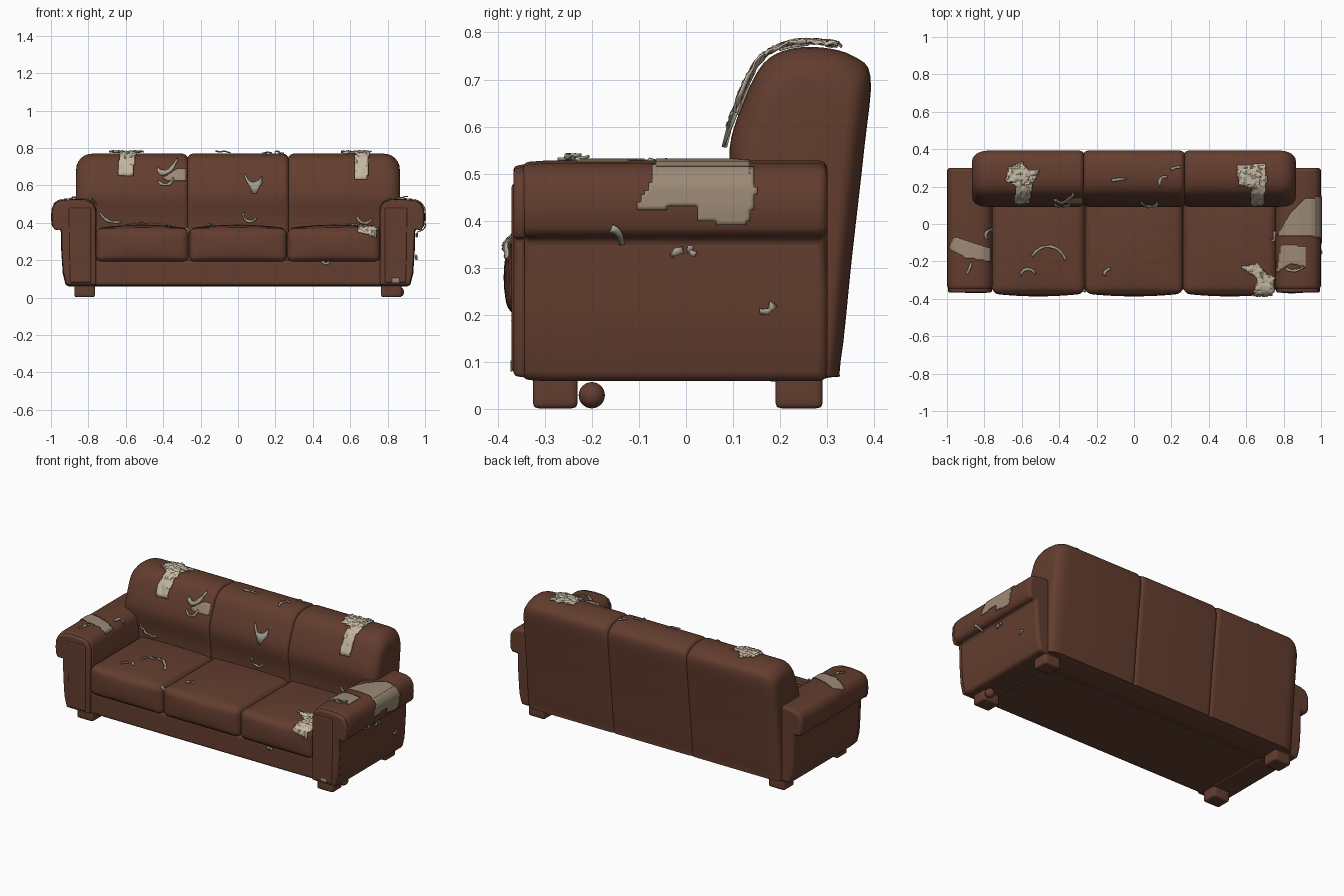
import bpy, bmesh, math, random
from mathutils import Vector
from mathutils.bvhtree import BVHTree

random.seed(4)
cube = bpy.data.objects.get("Cube")
if cube:
    bpy.data.objects.remove(cube)


def material(name, rgb):
    m = bpy.data.materials.new(name)
    m.use_nodes = True
    m.diffuse_color = (*rgb, 1)
    m.node_tree.nodes["Principled BSDF"].inputs["Base Color"].default_value = (*rgb, 1)
    return m


leather = material("brown leather", (0.125, 0.047, 0.028))
lining = material("tan lining", (0.33, 0.25, 0.18))
foam = material("cream foam", (0.55, 0.47, 0.35))
thread = material("grey scrap", (0.36, 0.33, 0.26))


def finish(name, bm, mat, bevel=0, solid=0, angle=45):
    bmesh.ops.recalc_face_normals(bm, faces=bm.faces)
    me = bpy.data.meshes.new(name)
    bm.to_mesh(me)
    bm.free()
    ob = bpy.data.objects.new(name, me)
    bpy.context.collection.objects.link(ob)
    me.materials.append(mat)
    if solid:
        mod = ob.modifiers.new("Thickness", 'SOLIDIFY')
        mod.thickness, mod.offset = solid, 0
    if bevel:
        mod = ob.modifiers.new("Bevel", 'BEVEL')
        mod.width, mod.segments = bevel, 4
        mod.angle_limit = math.radians(40)
    bpy.ops.object.select_all(action='DESELECT')
    ob.select_set(True)
    bpy.context.view_layer.objects.active = ob
    bpy.ops.object.shade_smooth_by_angle(angle=math.radians(angle))
    return ob


def loft(name, rings, mat, **kw):
    """Skin a list of equal-length rings and cap both ends."""
    bm = bmesh.new()
    loops = [[bm.verts.new(p) for p in ring] for ring in rings]
    for a, b in zip(loops, loops[1:]):
        for i in range(len(a)):
            j = (i + 1) % len(a)
            bm.faces.new((a[i], a[j], b[j], b[i]))
    bm.faces.new(loops[0])
    bm.faces.new(loops[-1])
    return finish(name, bm, mat, **kw)


def soft_box(name, lo, hi, r, crown=0, front=0, n=20):
    """Rounded box, optionally swelling on its top and front."""
    lo, hi = Vector(lo), Vector(hi)
    mid, half = (lo + hi) / 2, (hi - lo) / 2
    bm = bmesh.new()
    bmesh.ops.create_cube(bm, size=2)
    bmesh.ops.subdivide_edges(bm, edges=bm.edges[:], cuts=n - 1, use_grid_fill=True)
    for v in bm.verts:
        u = Vector([math.sin(c * math.pi / 2) for c in v.co])
        p = Vector([u[i] * half[i] for i in range(3)])
        core = Vector([max(r - half[i], min(half[i] - r, p[i])) for i in range(3)])
        p = core + (p - core).normalized() * r
        p.z += crown * max(u.z, 0) * (1 - u.x ** 2) * (1 - u.y ** 2)
        p.y -= front * max(-u.y, 0) * (1 - u.x ** 2) * (1 - u.z ** 2)
        v.co = mid + p
    return finish(name, bm, leather)


def smooth_profile(pts, steps=4):
    """Closed smooth curve through the points."""
    out, n = [], len(pts)
    for i in range(n):
        a, b, c, d = (Vector(pts[(i + k) % n]) for k in (-1, 0, 1, 2))
        for s in range(steps):
            t = s / steps
            out.append(0.5 * (2 * b + (c - a) * t + (2 * a - 5 * b + 4 * c - d) * t ** 2
                              + (3 * b - a - 3 * c + d) * t ** 3))
    return out


body = []

# Base under the seat
body.append(soft_box("base", (-0.78, -0.35, 0.065), (0.78, 0.31, 0.2), 0.015))

# Seat cushions
for label, x0, x1 in (("right", -0.76, -0.264), ("middle", -0.262, 0.262), ("left", 0.264, 0.76)):
    body.append(soft_box(label + "_seat_cushion", (x0, -0.372, 0.19), (x1, 0.16, 0.37), 0.035, 0.02, 0.015))

# Back sections, rounder at the outer ends
BACK = smooth_profile([(0.12, 0.075), (0.115, 0.25), (0.11, 0.42), (0.092, 0.55), (0.125, 0.66),
                       (0.165, 0.735), (0.22, 0.765), (0.29, 0.768), (0.355, 0.75), (0.392, 0.705),
                       (0.378, 0.55), (0.352, 0.32), (0.328, 0.1), (0.305, 0.068)])


def back_section(name, x0, x1, r0, r1):
    rings = []
    for x, r, sign in ((x0, r0, 1), (x1, r1, -1)):
        angles = [math.radians(a) for a in range(0, 91, 15)]
        for a in angles[::sign]:
            cut = r * (1 - math.sin(a))
            xx = x + sign * r * (1 - math.cos(a))
            rings.append([(xx, 0.235 + (y - 0.235) * (1 - cut * 4), 0.07 + (z - 0.07) * (1 - cut * 1.4))
                          for y, z in BACK])
    return loft(name, rings, leather, angle=60)


body.append(back_section("right_back_section", -0.865, -0.268, 0.085, 0.03))
body.append(back_section("middle_back_section", -0.27, 0.27, 0.03, 0.03))
body.append(back_section("left_back_section", 0.268, 0.865, 0.03, 0.085))

# Rolled arms with a raised front panel
ARM = [(0.755, 0.06), (0.92, 0.06), (0.937, 0.13), (0.945, 0.25), (0.947, 0.367), (0.985, 0.365),
       (0.997, 0.39), (1.0, 0.43), (0.997, 0.475), (0.98, 0.508), (0.945, 0.522), (0.88, 0.528),
       (0.81, 0.525), (0.775, 0.51), (0.757, 0.475)]


def arm_ring(s, y, k):
    return [(s * (0.865 + (x - 0.865) * k), y, 0.29 + (z - 0.29) * k) for x, z in ARM]


for label, s in (("right", -1), ("left", 1)):
    body.append(loft(label + "_arm", [arm_ring(s, -0.35, 0.985), arm_ring(s, -0.3, 1), arm_ring(s, 0.3, 1)],
                     leather, bevel=0.018))
    body.append(loft(label + "_arm_front_panel", [arm_ring(s, -0.366, 0.95), arm_ring(s, -0.34, 0.97)],
                     leather, bevel=0.008))
    inner = [(s * (0.845 + (x - 0.865) * 0.6), z) for x, z in ((0.765, 0.08), (0.955, 0.08), (0.965, 0.48), (0.765, 0.48))]
    loft(label + "_arm_front_inset", [[(x, y, z) for x, z in inner] for y in (-0.37, -0.35)], leather, bevel=0.008)
    # Feet
    for end, y0, y1 in (("front", -0.325, -0.23), ("rear", 0.19, 0.29)):
        soft_box(f"{label}_{end}_foot", (min(s * 0.765, s * 0.875), y0, 0.002),
                 (max(s * 0.765, s * 0.875), y1, 0.08), 0.012, n=8)

# Loose ball beside the left front foot
bm = bmesh.new()
bmesh.ops.create_icosphere(bm, subdivisions=3, radius=0.028)
bmesh.ops.translate(bm, verts=bm.verts, vec=(0.86, -0.2, 0.03))
finish("loose_ball", bm, leather)

# Surface to drape the torn pieces on
deps = bpy.context.evaluated_depsgraph_get()
bm = bmesh.new()
for ob in body:
    bm.from_object(ob, deps)
tree = BVHTree.FromBMesh(bm)
bm.free()
AXES = {"top": lambda a, b: ((a, b, 2), (0, 0, -1)), "front": lambda a, b: ((a, -2, b), (0, 1, 0)),
        "left": lambda a, b: ((2, a, b), (-1, 0, 0))}


def drape(side, a, b, lift):
    start, way = AXES[side](a, b)
    hit, normal, _, _ = tree.ray_cast(Vector(start), Vector(way))
    return None if hit is None else hit + normal * lift


def inside(a, b, poly):
    odd = False
    for (x0, y0), (x1, y1) in zip(poly, poly[1:] + poly[:1]):
        if (y0 > b) != (y1 > b) and a < x0 + (b - y0) * (x1 - x0) / (y1 - y0):
            odd = not odd
    return odd


def patch(name, side, poly, mat, lift=0.003, rough=0.0, step=0.008):
    """Ragged sheet lying on the body, outlined by a polygon."""
    bm = bmesh.new()
    grid = {}

    def vert(i, j):
        if (i, j) not in grid:
            p = drape(side, i * step, j * step, lift + random.uniform(0, rough))
            grid[i, j] = p and bm.verts.new(p)
        return grid[i, j]

    lo = [int(min(p[k] for p in poly) / step) - 1 for k in (0, 1)]
    hi = [int(max(p[k] for p in poly) / step) + 1 for k in (0, 1)]
    for i in range(lo[0], hi[0]):
        for j in range(lo[1], hi[1]):
            if inside((i + 0.5) * step, (j + 0.5) * step, poly):
                quad = [vert(i, j), vert(i + 1, j), vert(i + 1, j + 1), vert(i, j + 1)]
                if all(quad) and max((p.co - q.co).length for p in quad for q in quad) < 0.06:
                    bm.faces.new(quad)
    finish(name, bm, mat, solid=0.004)


patch("left_arm_patch", "top", [(0.77, -0.06), (0.86, -0.06), (0.99, -0.07), (0.99, 0.14), (0.92, 0.14), (0.84, 0.06)], lining)
patch("left_arm_front_patch", "top", [(0.76, -0.26), (0.79, -0.11), (0.92, -0.12), (0.92, -0.23), (0.84, -0.21)], lining)
patch("left_arm_side_patch", "left", [(-0.11, 0.42), (-0.06, 0.51), (0.14, 0.51), (0.15, 0.46), (0.13, 0.39),
                                      (0.02, 0.4), (0.025, 0.435)], lining)
patch("right_arm_patch", "top", [(-0.99, -0.13), (-0.96, -0.07), (-0.86, -0.1), (-0.77, -0.13), (-0.77, -0.2), (-0.9, -0.18)], lining)
patch("right_back_patch", "top", [(-0.69, 0.23), (-0.67, 0.3), (-0.6, 0.33), (-0.57, 0.29), (-0.5, 0.29),
                                  (-0.54, 0.22), (-0.56, 0.12), (-0.64, 0.12), (-0.63, 0.21)], foam, 0.006, 0.012)
patch("left_back_patch", "top", [(0.55, 0.31), (0.7, 0.32), (0.71, 0.24), (0.69, 0.11), (0.62, 0.11), (0.63, 0.2), (0.56, 0.21)],
      foam, 0.006, 0.012)
patch("right_back_tear", "front", [(-0.41, 0.63), (-0.32, 0.69), (-0.28, 0.69), (-0.28, 0.62)], lining)
patch("seat_tear", "top", [(0.57, -0.23), (0.66, -0.21), (0.71, -0.27), (0.75, -0.28), (0.74, -0.375), (0.64, -0.375), (0.66, -0.29)],
      foam, 0.005, 0.01)
patch("seat_tear_front", "front", [(0.63, 0.37), (0.74, 0.37), (0.74, 0.32), (0.69, 0.34)], foam, 0.005, 0.01)
patch("arm_tag", "front", [(0.825, 0.08), (0.865, 0.08), (0.865, 0.105), (0.825, 0.105)], lining, 0.004)


def scrap(side, a, b, length, angle):
    """Curled strip of torn fabric."""
    bm = bmesh.new()
    rows, bend = [], random.uniform(-1.5, 1.5)
    count = max(5, int(length / 0.015))
    for i in range(count + 1):
        t = i / count - 0.5
        d = angle + bend * t
        w = 0.004 + 0.005 * random.random()
        ca, cb = a + length * t * math.cos(d), b + length * t * math.sin(d)
        lift = 0.004 + random.uniform(0, 0.012)
        row = [drape(side, ca - k * w * math.sin(d), cb + k * w * math.cos(d), lift) for k in (-1, 1)]
        if all(row) and (not rows or (rows[-1][0].co - row[0]).length < 0.08):
            rows.append([bm.verts.new(p) for p in row])
    for p, q in zip(rows, rows[1:]):
        bm.faces.new((p[0], p[1], q[1], q[0]))
    finish("torn_scrap", bm, thread, solid=0.006)


# Torn scraps scattered over the seat, back and arms
for a, b, length, angle in ((-0.45, -0.12, 0.22, -0.1), (-0.57, -0.24, 0.1, 0.1), (-0.15, -0.25, 0.05, 0.8),
                            (-0.88, -0.24, 0.07, 1.2), (-0.79, -0.04, 0.08, 0.9), (-0.28, -0.36, 0.05, 1.4),
                            (-0.08, 0.24, 0.08, 0.1), (0.14, 0.24, 0.08, 1.0), (0.22, 0.3, 0.05, 0.3),
                            (-0.37, 0.13, 0.12, 0.3), (0.08, 0.1, 0.1, -0.1), (0.76, -0.07, 0.07, 1.3), (0.86, -0.25, 0.1, 0.1)):
    scrap("top", a, b, length, angle)
for a, b, length, angle in ((-0.69, 0.41, 0.13, -0.4), (-0.58, 0.41, 0.08, 0.9), (-0.42, 0.4, 0.1, 0.2), (0.05, 0.41, 0.1, -0.4),
                            (0.58, 0.42, 0.1, 0.7), (0.67, 0.4, 0.1, -0.2), (0.47, 0.18, 0.05, 0), (-0.38, 0.6, 0.1, 0.2)):
    scrap("front", a, b, length, angle)
for a, b, length, angle in ((-0.14, 0.375, 0.045, -1), (-0.02, 0.335, 0.025, 0.5), (0.01, 0.335, 0.025, -1), (0.175, 0.21, 0.035, 0.5)):
    scrap("left", a, b, length, angle)
